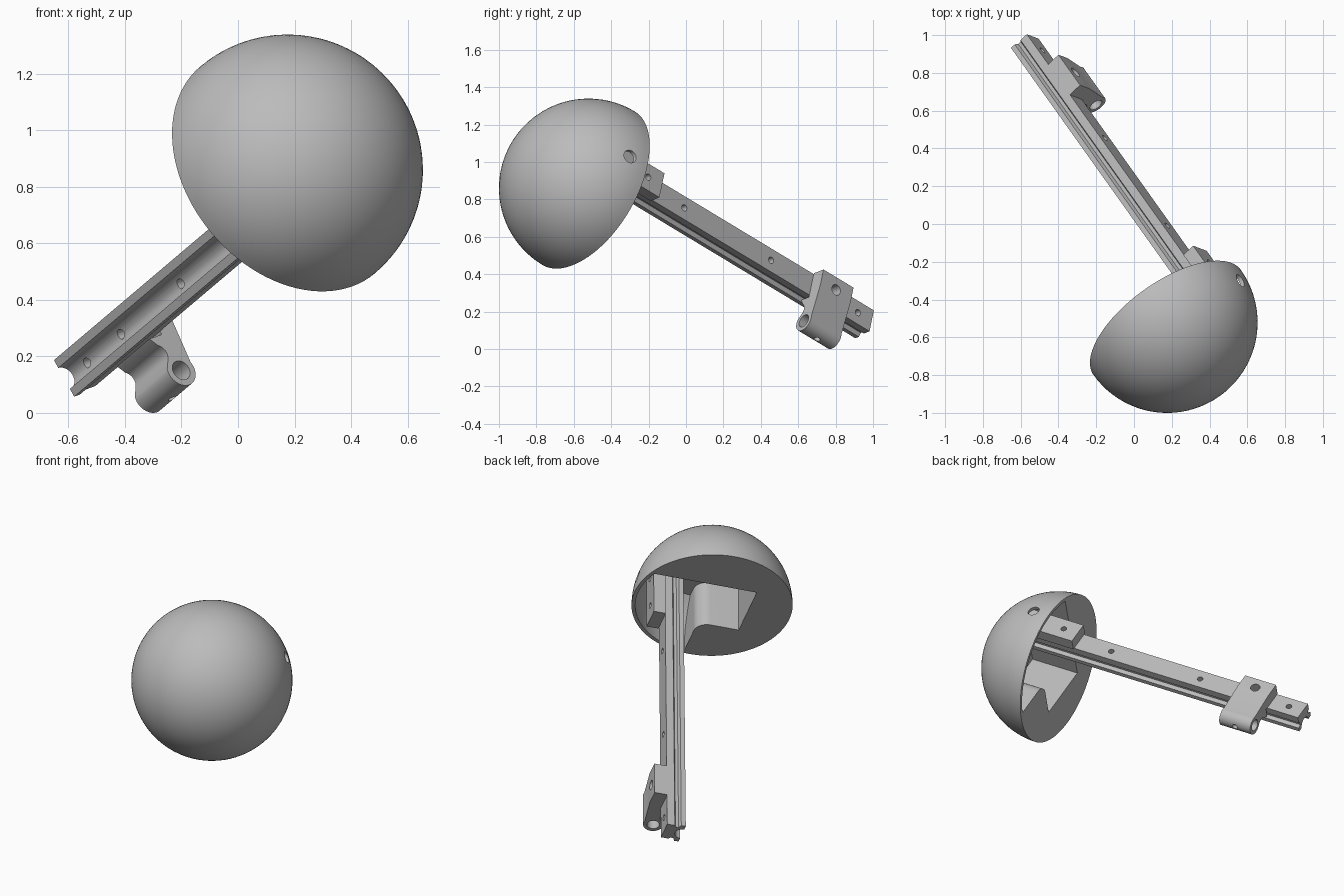
import bpy, bmesh, math
from mathutils import Matrix, Vector

cube = bpy.data.objects.get("Cube")
if cube:
    bpy.data.objects.remove(cube, do_unlink=True)

grey = bpy.data.materials.new("plain_grey")
grey.use_nodes = True
grey.diffuse_color = (0.5, 0.5, 0.5, 1)
grey.node_tree.nodes["Principled BSDF"].inputs["Base Color"].default_value = (0.5, 0.5, 0.5, 1)

# Local frame: x = outward from rail face, y = across rail, z = along rail into the dome
axis = Vector((0.521, -0.731, 0.441)).normalized()
out = Vector((0.707, 0.663, 0.256))
out = (out - axis * out.dot(axis)).normalized()
side = axis.cross(out)
FRAME = Matrix((out, side, axis)).transposed().to_4x4()
FRAME.translation = (0.1755, -0.521, 0.86)
RADIUS = 0.479


def make(name, bm):
    bmesh.ops.recalc_face_normals(bm, faces=bm.faces)
    mesh = bpy.data.meshes.new(name)
    bm.to_mesh(mesh)
    bm.free()
    obj = bpy.data.objects.new(name, mesh)
    bpy.context.collection.objects.link(obj)
    return obj


def prism(name, outline, z0, z1):
    bm = bmesh.new()
    face = bm.faces.new([bm.verts.new((x, y, z0)) for x, y in outline])
    grown = bmesh.ops.extrude_face_region(bm, geom=[face])["geom"]
    verts = [v for v in grown if isinstance(v, bmesh.types.BMVert)]
    bmesh.ops.translate(bm, verts=verts, vec=(0, 0, z1 - z0))
    return make(name, bm)


def ball(name, radius, half=False):
    bm = bmesh.new()
    bmesh.ops.create_uvsphere(bm, u_segments=96, v_segments=48, radius=radius)
    if half:
        bmesh.ops.delete(bm, geom=[v for v in bm.verts if v.co.z < -1e-4], context='VERTS')
        bmesh.ops.holes_fill(bm, edges=[e for e in bm.edges if e.is_boundary], sides=0)
    return make(name, bm)


def rod(start, direction, radius, length):
    bm = bmesh.new()
    bmesh.ops.create_cone(bm, cap_ends=True, segments=32, radius1=radius,
                          radius2=radius, depth=length)
    turn = Vector(direction).to_track_quat('Z', 'Y').to_matrix().to_4x4()
    centre = Vector(start) + Vector(direction) * length / 2
    bmesh.ops.transform(bm, matrix=Matrix.Translation(centre) @ turn, verts=bm.verts)
    return make("cutter", bm)


def combine(obj, cutter, operation='DIFFERENCE'):
    mod = obj.modifiers.new("cut", 'BOOLEAN')
    mod.operation, mod.object, mod.solver = operation, cutter, 'EXACT'
    bpy.context.view_layer.objects.active = obj
    bpy.ops.object.modifier_apply(modifier=mod.name)
    bpy.data.objects.remove(cutter, do_unlink=True)


def arc(cx, cy, r, a0, a1, steps=10):
    angles = [math.radians(a0 + (a1 - a0) * i / steps) for i in range(steps + 1)]
    return [(cx + r * math.cos(a), cy + r * math.sin(a)) for a in angles]


# Dome with a filleted pocket that leaves a thin outer wall
dome = ball("dome", RADIUS, half=True)
pocket_outline = ([(-0.22, 0.19), (-0.22, -0.18)] + arc(-0.045, -0.26, 0.08, 90, 0)
                  + [(0.035, -0.5), (0.5, -0.5), (0.5, 0.19)])
pocket = prism("pocket_cutter", pocket_outline, -0.2, 0.32)
combine(pocket, ball("limit", 0.457), 'INTERSECT')
combine(dome, pocket)
combine(dome, rod((0.3, 0, 0.114), (1, 0, 0), 0.036, 0.3))

# Rail: flat outer face, side grooves and a round channel on the inner face
TOP, BOTTOM = 0.312, 0.2
half_profile = [(TOP, 0.065), (0.265, 0.065), (0.257, 0.052), (0.238, 0.052),
                (0.228, 0.075), (BOTTOM, 0.075)]
channel = arc(BOTTOM, 0, 0.043, 90, -90, 16)
rail_outline = half_profile + channel + [(x, -y) for x, y in reversed(half_profile)]
rail = prism("rail", rail_outline, -1.79, 0.28)
for z in (-1.69, -1.46, -1.055, -0.42):
    combine(rail, rod((0.1, 0, z), (1, 0, 0), 0.018, 0.3))

# Mounting block that joins the rail to the dome
block = prism("mounting_block", [(TOP, -0.075), (0.385, -0.075),
                                 (0.385, 0.075), (TOP, 0.075)], -0.19, 0.2)
for z in (-0.09, 0.114):
    combine(block, rod((0.25, 0, z), (1, 0, 0), 0.018, 0.3))

# Side clamp: plate over the rail with an arm ending in a bored tube
TUBE = (0.31, -0.225)
clamp_outline = ([(TOP, 0.07), (0.39, 0.07), (0.39, -0.03)]
                 + arc(*TUBE, 0.06, 15, -200, 20)
                 + arc(0.25, -0.145, 0.04, -40, 60, 8)
                 + [(0.25, -0.078), (TOP, -0.078)])
clamp = prism("side_clamp", clamp_outline, -1.57, -1.35)
combine(clamp, rod((*TUBE, -1.7), (0, 0, 1), 0.037, 0.5))
combine(clamp, rod((0.25, 0, -1.46), (1, 0, 0), 0.03, 0.3))
combine(clamp, rod((TUBE[0], TUBE[1], -1.46), (0, -1, 0), 0.018, 0.15))

# Place, colour and shade all parts
bpy.ops.object.select_all(action='DESELECT')
for part in (dome, rail, block, clamp):
    part.data.transform(FRAME)
    part.data.materials.clear()
    part.data.materials.append(grey)
    part.select_set(True)
    bpy.context.view_layer.objects.active = part
bpy.ops.object.shade_smooth_by_angle(angle=math.radians(30))
